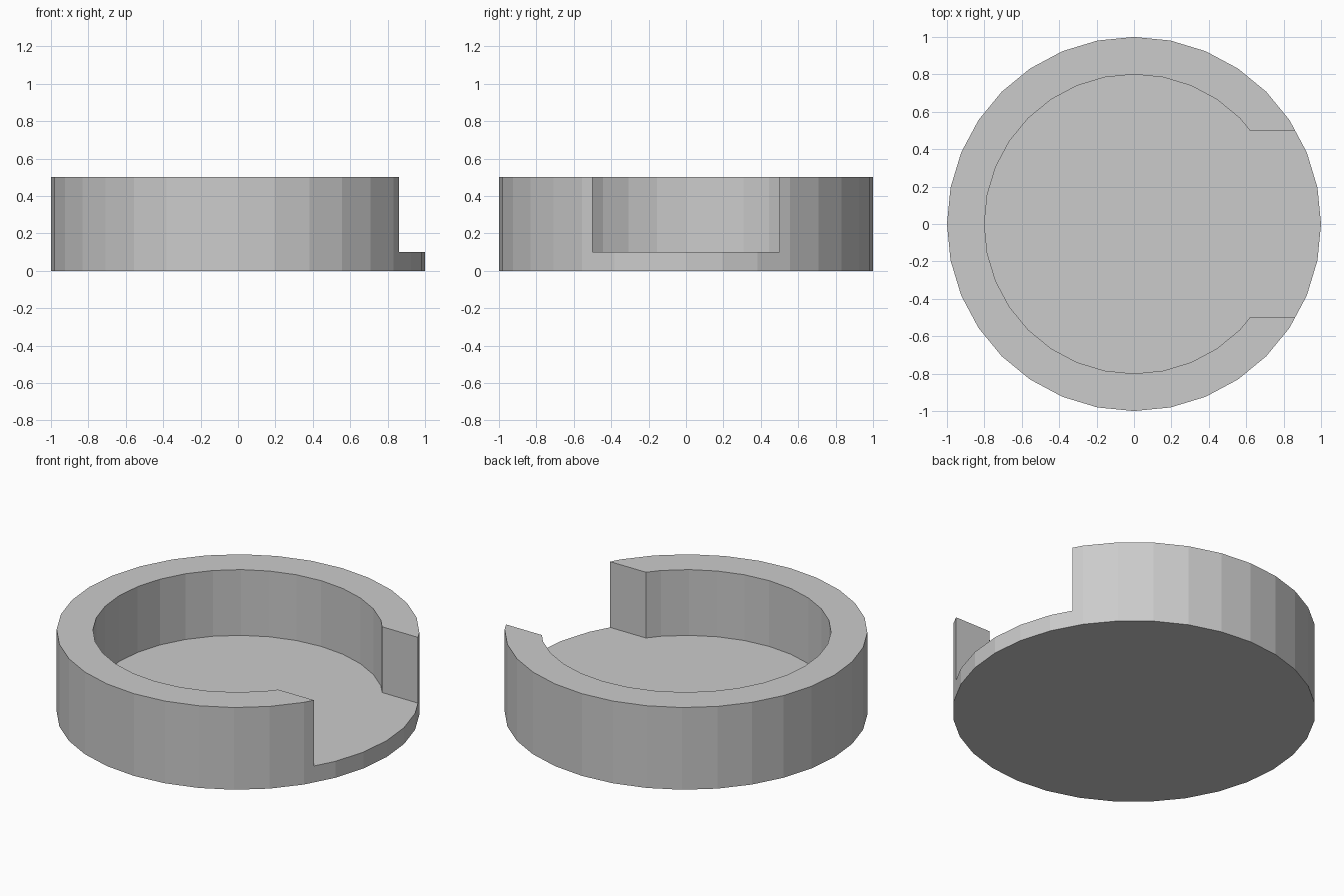
import bpy, bmesh
from math import sin, cos, pi

if "Cube" in bpy.data.objects:
    bpy.data.objects.remove(bpy.data.objects["Cube"])

SIDES, OUTER, INNER = 32, 1.0, 0.8
HEIGHT, FLOOR, GAP = 0.5, 0.1, 0.5


def arc(radius, first, last):
    return [(radius * cos(2 * pi * i / SIDES), radius * sin(2 * pi * i / SIDES))
            for i in range(first, last + 1)]


def prism(name, outline, z0, z1):
    bm = bmesh.new()
    face = bm.faces.new([bm.verts.new((x, y, z0)) for x, y in outline])
    top = bmesh.ops.extrude_face_region(bm, geom=[face])["geom"]
    for v in top:
        if isinstance(v, bmesh.types.BMVert):
            v.co.z = z1
    bmesh.ops.recalc_face_normals(bm, faces=bm.faces)
    mesh = bpy.data.meshes.new(name)
    bm.to_mesh(mesh)
    bm.free()
    obj = bpy.data.objects.new(name, mesh)
    bpy.context.collection.objects.link(obj)
    return obj


# Round body
dish = prism("open_dish", arc(OUTER, 0, SIDES - 1), 0, HEIGHT)

# Keyhole-shaped cutter: round recess plus straight opening towards +x
a, b = arc(INNER, 3, 4)
t = (GAP - a[1]) / (b[1] - a[1])
x_gap = a[0] + t * (b[0] - a[0])
outline = [(1.2, GAP), (x_gap, GAP)] + arc(INNER, 4, SIDES - 4) + [(x_gap, -GAP), (1.2, -GAP)]
cutter = prism("recess_cutter", outline, FLOOR, HEIGHT + 0.2)
cutter.hide_render = True

# Carve the recess and remove the cutter
cut = dish.modifiers.new("recess", "BOOLEAN")
cut.operation = "DIFFERENCE"
cut.solver = "EXACT"
cut.object = cutter
bpy.context.view_layer.objects.active = dish
dish.select_set(True)
bpy.ops.object.modifier_apply(modifier=cut.name)
bpy.data.objects.remove(cutter)
